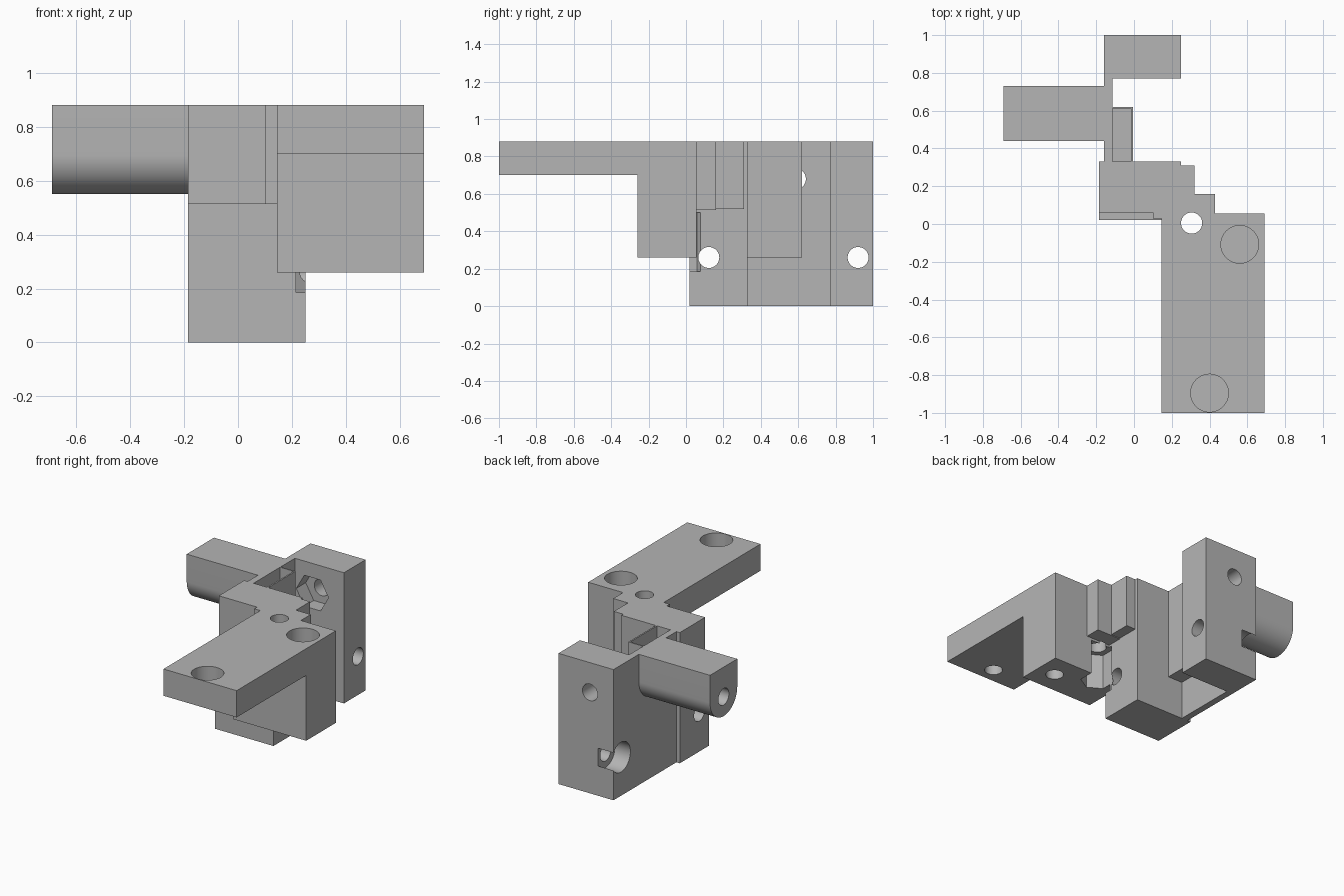
import bpy, bmesh, math
from mathutils import Matrix

cube = bpy.data.objects.get("Cube")
if cube:
    bpy.data.objects.remove(cube, do_unlink=True)

grey = bpy.data.materials.new("plain_grey")
grey.use_nodes = True
colour = (0.46, 0.46, 0.46, 1)
grey.diffuse_color = colour
grey.node_tree.nodes["Principled BSDF"].inputs["Base Color"].default_value = colour

TOP = 0.88
BOLT, HEAD = 0.056, 0.1


def make(name, bm):
    bmesh.ops.recalc_face_normals(bm, faces=bm.faces)
    mesh = bpy.data.meshes.new(name)
    bm.to_mesh(mesh)
    bm.free()
    mesh.materials.append(grey)
    obj = bpy.data.objects.new(name, mesh)
    bpy.context.collection.objects.link(obj)
    return obj


def box(name, x, y, z):
    bm = bmesh.new()
    bmesh.ops.create_cube(bm, size=1)
    for v in bm.verts:
        v.co = [r[0] if c < 0 else r[1] for c, r in zip(v.co, (x, y, z))]
    return make(name, bm)


def prism(name, axis, centre, start, end, radius, sides=48, turn=0):
    """Round or hexagonal rod along an axis; centre holds the other two coordinates."""
    bm = bmesh.new()
    bmesh.ops.create_cone(bm, cap_ends=True, segments=sides, radius1=radius,
                          radius2=radius, depth=end - start,
                          matrix=Matrix.Rotation(turn, 4, 'Z'))
    mid = (start + end) / 2
    for v in bm.verts:
        a, b, c = v.co
        a, b, c = a + centre[0], b + centre[1], c + mid
        v.co = {'X': (c, a, b), 'Y': (a, c, b), 'Z': (a, b, c)}[axis]
    return make(name, bm)


def round_boss(name, x0, x1, y, z, r):
    """Rod with a round underside and a square top."""
    bm = bmesh.new()
    steps = 32
    pts = [(y + r, TOP), (y - r, TOP)]
    pts += [(y - r * math.cos(math.pi * i / steps), z - r * math.sin(math.pi * i / steps))
            for i in range(steps + 1)]
    face = bm.faces.new([bm.verts.new((x0, *p)) for p in pts])
    out = bmesh.ops.extrude_face_region(bm, geom=[face])
    for v in out["geom"]:
        if isinstance(v, bmesh.types.BMVert):
            v.co.x = x1
    return make(name, bm)


# Solid parts
body = box("bracket_body", (-0.185, 0.25), (0.02, 0.33), (0, 0.515))
solids = [
    box("front_block_upper", (-0.185, 0.25), (0.06, 0.33), (0.4, TOP)),
    box("arm_root", (0.145, 0.69), (-0.26, 0.055), (0.26, TOP)),
    box("arm_plate", (0.145, 0.69), (-1, 0), (0.70, TOP)),
    box("wide_step", (0.1, 0.43), (0.03, 0.16), (0.515, TOP)),
    box("narrow_step", (0.1, 0.32), (0.1, 0.31), (0.52, TOP)),
    box("side_wall", (-0.16, -0.115), (0.2, 0.9), (0, TOP)),
    box("nut_box", (-0.14, -0.005), (0.25, 0.62), (0.26, TOP)),
    box("back_block", (-0.16, 0.25), (0.77, 1), (0, TOP)),
    round_boss("side_boss", -0.69, -0.13, 0.585, 0.695, 0.145),
]

# Holes and pockets
cutters = [
    box("nut_slot", (-0.115, -0.015), (0.33, 0.612), (0.55, 1)),
    prism("boss_hole", 'X', (0.585, 0.68), -0.8, -0.06, BOLT),
    prism("back_bolt_hole", 'Y', (0.015, 0.68), 0.7, 1.1, BOLT),
    prism("back_nut_pocket", 'Y', (0.015, 0.68), 0.7, 0.87, 0.12, 6, math.pi / 6),
    prism("arm_nut_pocket", 'Z', (0.305, 0.005), 0.185, 0.5, 0.105, 6),
    prism("arm_bolt_hole", 'Z', (0.305, 0.005), 0.3, 1, BOLT),
]
for y in (0.122, 0.92):
    cutters.append(prism("cross_hole", 'X', (y, 0.26), -0.4, 0.4, BOLT))
    cutters.append(prism("cross_counterbore", 'X', (y, 0.26), -0.4, -0.045, HEAD))
# Mounting holes keep a thin web between the counterbore and the bolt hole
for x, y, floor in ((0.40, -0.895, 0.78), (0.56, -0.108, 0.36)):
    cutters.append(prism("mount_counterbore", 'Z', (x, y), floor, 1, HEAD))
    cutters.append(prism("mount_hole", 'Z', (x, y), 0.1, floor - 0.012, BOLT))

for tools, operation in ((solids, 'UNION'), (cutters, 'DIFFERENCE')):
    for tool in tools:
        tool.hide_render = True
        mod = body.modifiers.new(tool.name, 'BOOLEAN')
        mod.operation, mod.solver, mod.object = operation, 'EXACT', tool

# Bake the booleans and drop the helpers
graph = bpy.context.evaluated_depsgraph_get()
baked = bpy.data.meshes.new_from_object(body.evaluated_get(graph))
body.modifiers.clear()
body.data = baked
for tool in solids + cutters:
    bpy.data.objects.remove(tool, do_unlink=True)

bpy.ops.object.select_all(action='DESELECT')
body.select_set(True)
bpy.context.view_layer.objects.active = body
bpy.ops.object.shade_smooth_by_angle(angle=math.radians(30))
